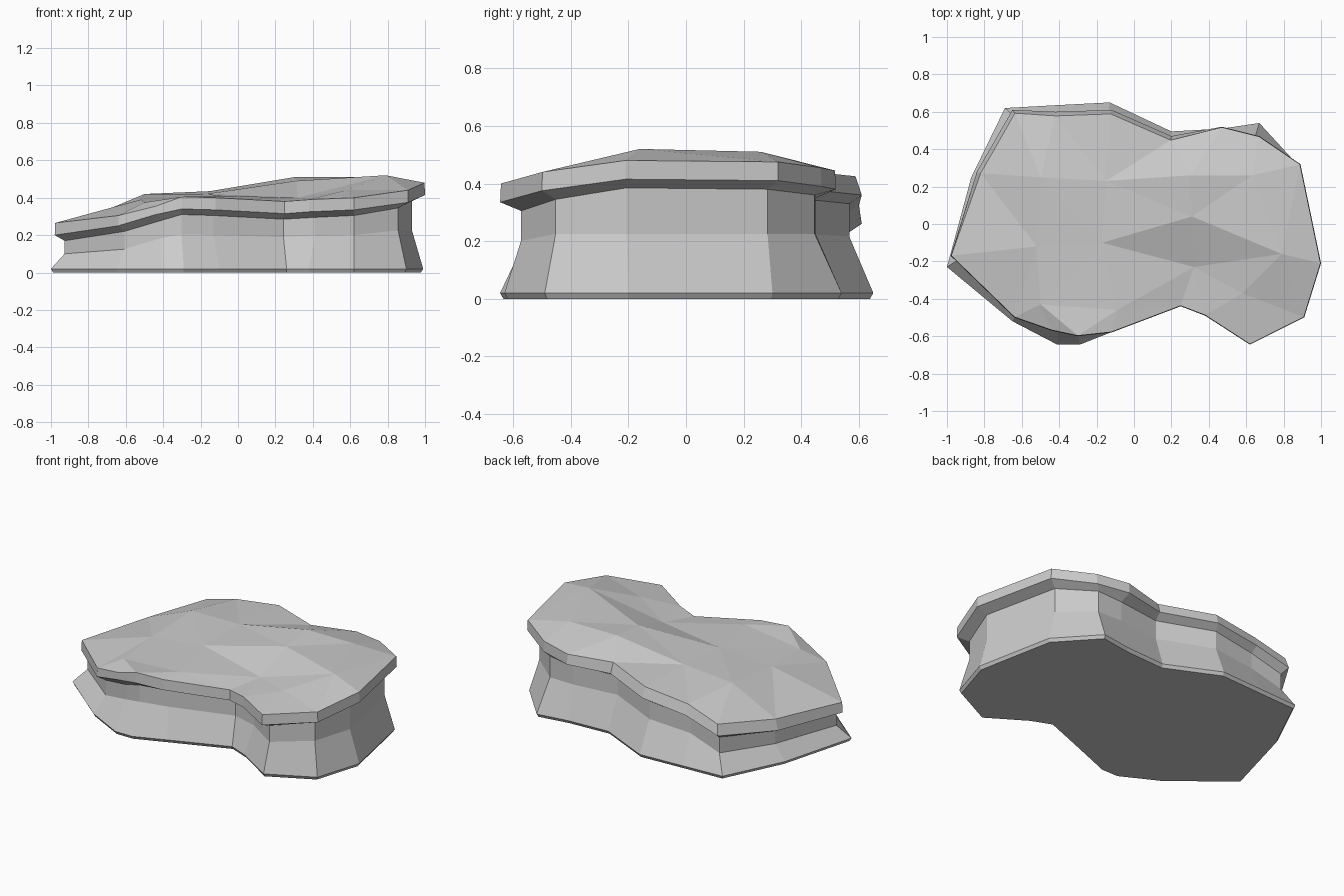
import bpy
from mathutils import Vector
from mathutils.geometry import delaunay_2d_cdt

if "Cube" in bpy.data.objects:
    bpy.data.objects.remove(bpy.data.objects["Cube"])

# Columns around the rock, counter-clockwise: base x, y, lip x, y, lip underside height
columns = [
    (-1.0, -.23, -.98, -.17, .20), (-.65, -.52, -.64, -.50, .25), (-.41, -.645, -.44, -.57, .31),
    (-.29, -.645, -.30, -.60, .34), (-.10, -.57, -.12, -.58, .335), (.26, -.43, .25, -.44, .315),
    (.38, -.48, .38, -.49, .325), (.62, -.63, .62, -.645, .335), (.90, -.49, .91, -.50, .375),
    (.99, -.20, 1.0, -.21, .415), (.89, .30, .89, .32, .41), (.67, .54, .67, .47, .39),
    (.47, .51, .47, .52, .38), (.20, .495, .20, .47, .375), (-.13, .65, -.12, .61, .36),
    (-.42, .635, -.42, .60, .325), (-.69, .62, -.65, .61, .26), (-.87, .25, -.84, .28, .22)]

# Inner facet corners of the top surface
top_points = [
    (-.50, .25, .42), (-.15, .23, .435), (.30, .26, .51), (.63, .26, .51),
    (.31, .04, .49), (.79, -.16, .52), (.32, -.23, .40), (.58, -.37, .44),
    (-.17, -.10, .42), (-.09, -.46, .41), (-.52, -.12, .39), (-.50, -.43, .375)]

n = len(columns)
base = [Vector(c[:2]) for c in columns]
lip = [Vector(c[2:4]) for c in columns]
lip_z = [c[4] for c in columns]


def inset(loop, distances):
    """Move every outline point inwards along its local normal."""
    out = []
    for i, p in enumerate(loop):
        t = (loop[(i + 1) % n] - loop[i - 1]).normalized()
        out.append(p + Vector((-t.y, t.x)) * distances[i])
    return out


middle = [(b + l) / 2 for b, l in zip(base, lip)]
waist = inset(middle, [.065] * n)
rim = inset(lip, [.022 if p.y > 0 and p.x < .3 else .003 for p in lip])
rings = [
    (inset(base, [.012] * n), [0] * n),
    (base, [.02] * n),
    (waist, [min(.6 * z, .225) if z > .3 else .5 * z for z in lip_z]),
    (waist, [z - .03 for z in lip_z]),
    (lip, lip_z),
    (rim, [z + .065 for z in lip_z])]

# Chipped front left corner has a lower rim
rings[-1][1][1] -= .01
rings[-1][1][2] -= .02

# Stacked sides and flat underside
verts = [(p.x, p.y, z) for loop, zs in rings for p, z in zip(loop, zs)]
faces = [tuple(reversed(range(n)))]
for r in range(len(rings) - 1):
    for i in range(n):
        j = (i + 1) % n
        faces.append((r * n + i, r * n + j, (r + 1) * n + j, (r + 1) * n + i))

# Faceted top spanning the rim and the inner corners
start = (len(rings) - 1) * n
verts += top_points
flat = [Vector(v[:2]) for v in verts[start:]]
edges = [(i, (i + 1) % n) for i in range(n)]
result = delaunay_2d_cdt(flat, edges, [], 1, 1e-5)
origin = result[3]
for tri in result[2]:
    faces.append(tuple(start + origin[k][0] for k in tri))

mesh = bpy.data.meshes.new("flat_rock")
mesh.from_pydata(verts, [], faces)
mesh.validate()
mesh.update()
rock = bpy.data.objects.new("flat_rock", mesh)
bpy.context.collection.objects.link(rock)
